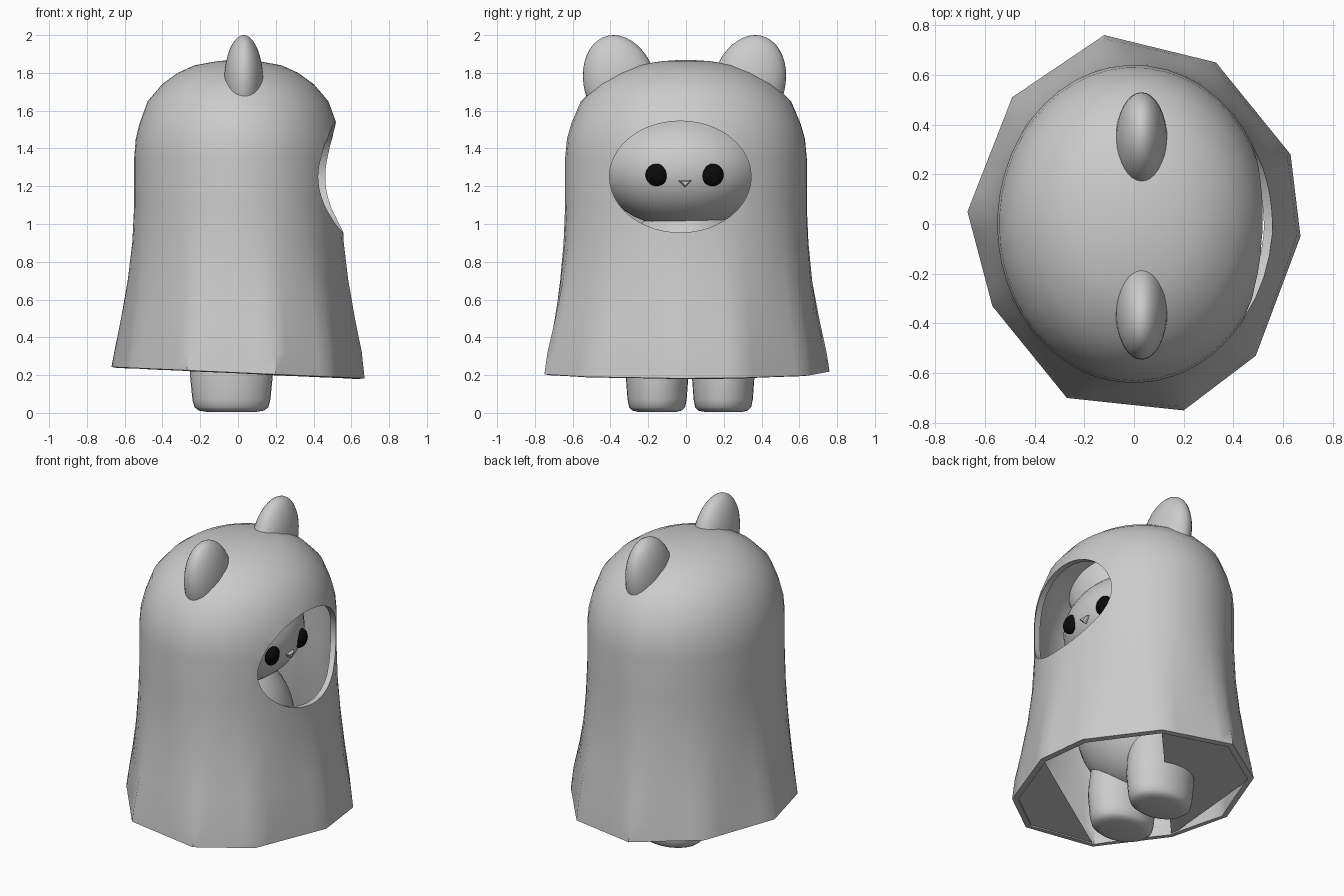
import bpy, bmesh, math
from mathutils import Vector

old = bpy.data.objects.get("Cube")
if old:
    bpy.data.objects.remove(old, do_unlink=True)


def make_material(name, value):
    m = bpy.data.materials.new(name)
    m.use_nodes = True
    colour = (value, value, value, 1)
    m.diffuse_color = colour
    m.node_tree.nodes["Principled BSDF"].inputs["Base Color"].default_value = colour
    return m


GREY = make_material("light grey", 0.6)
BLACK = make_material("black", 0.003)


def finish(bm, name, mat, smooth=40):
    bmesh.ops.recalc_face_normals(bm, faces=bm.faces)
    me = bpy.data.meshes.new(name)
    bm.to_mesh(me)
    bm.free()
    me.materials.append(mat)
    ob = bpy.data.objects.new(name, me)
    bpy.context.collection.objects.link(ob)
    bpy.ops.object.select_all(action='DESELECT')
    ob.select_set(True)
    bpy.context.view_layer.objects.active = ob
    if smooth:
        bpy.ops.object.shade_smooth_by_angle(angle=math.radians(smooth))
    return ob


def loft(rings, bottom=True, top=True):
    """Skin a stack of equal rings of points."""
    bm = bmesh.new()
    loops = [[bm.verts.new(p) for p in ring] for ring in rings]
    n = len(loops[0])
    for a, b in zip(loops, loops[1:]):
        for i in range(n):
            bm.faces.new((a[i], a[(i + 1) % n], b[(i + 1) % n], b[i]))
    if bottom:
        bm.faces.new(loops[0])
    if top:
        bm.faces.new(loops[-1])
    return bm


def oval(cx, cy, z, rx, ry, n=32):
    return [(cx + rx * math.cos(math.tau * i / n), cy + ry * math.sin(math.tau * i / n), z)
            for i in range(n)]


def ellipsoid(name, centre, radii, mat=GREY, lean=0.0):
    bm = bmesh.new()
    bmesh.ops.create_uvsphere(bm, u_segments=32, v_segments=20, radius=1)
    for v in bm.verts:
        y_shift = lean * v.co.z
        v.co = Vector(c + r * k for c, r, k in zip(centre, radii, v.co))
        v.co.y += y_shift
    return finish(bm, name, mat)


# Cloak: an oval dome flaring into an uneven ten-cornered hem
HEM = [Vector(p) for p in ((0.67, -0.05), (0.63, 0.28), (0.33, 0.65), (-0.12, 0.76), (-0.49, 0.51),
                           (-0.67, 0.05), (-0.57, -0.33), (-0.27, -0.70), (0.20, -0.75), (0.49, -0.53))]
STEPS = 5
outline = [a.lerp(b, k / STEPS) for a, b in zip(HEM, HEM[1:] + HEM[:1]) for k in range(STEPS)]


def hem_height(p):
    return 0.213 - 0.045 * p.x


def oval_point(p):
    return p / math.hypot(p.x / 0.55, p.y / 0.64)


rings = [[(p.x, p.y, hem_height(p)) for p in outline]]
for z, flare in ((0.32, 0.88), (0.5, 0.58), (0.7, 0.29), (0.9, 0.09), (1.1, 0), (1.35, 0)):
    rings.append([(*oval_point(p).lerp(p, flare), z) for p in outline])
for z, s in ((1.45, 0.985), (1.53, 0.95), (1.65, 0.87), (1.74, 0.73), (1.8, 0.58),
             (1.84, 0.42), (1.862, 0.2), (1.868, 0.06)):
    rings.append([(*(oval_point(p) * s), z) for p in outline])
cloak = finish(loft(rings, bottom=False), "cloak", GREY, smooth=0)
solid = cloak.modifiers.new("thickness", 'SOLIDIFY')
solid.thickness = 0.035
solid.offset = -1

# Oval face opening cut through the front wall
sides = 48
cut_rings = [[(x, -0.03 + 0.375 * math.cos(math.tau * i / sides),
               1.25 + 0.295 * math.sin(math.tau * i / sides)) for i in range(sides)]
             for x in (0.15, 0.9)]
cutter = finish(loft(cut_rings), "opening_cutter", GREY, smooth=0)
cutter.hide_render = True
cut = cloak.modifiers.new("opening", 'BOOLEAN')
cut.object = cutter
cut.solver = 'EXACT'
bpy.ops.object.select_all(action='DESELECT')
cloak.select_set(True)
bpy.context.view_layer.objects.active = cloak
for m in [m.name for m in cloak.modifiers]:
    bpy.ops.object.modifier_apply(modifier=m)
bpy.data.objects.remove(cutter, do_unlink=True)
bpy.ops.object.shade_smooth_by_angle(angle=math.radians(40))

# Flat panels closing part of the underside of the hem
bm = bmesh.new()
for corners in ((2, 3, 4, 6), (0, 7, 8, 9)):
    bm.faces.new([bm.verts.new((HEM[i].x * 0.98, HEM[i].y * 0.98, hem_height(HEM[i]) + 0.004))
                  for i in corners])
finish(bm, "hem_underside", GREY, smooth=0)

# Hidden figure: head, body, face
head_c, head_r = (0.0, -0.015, 1.29), (0.38, 0.44, 0.31)
ellipsoid("head", head_c, head_r)
ellipsoid("body", (-0.02, 0, 0.66), (0.34, 0.38, 0.44))


def head_front(y, z):
    k = 1 - ((y - head_c[1]) / head_r[1]) ** 2 - ((z - head_c[2]) / head_r[2]) ** 2
    return head_c[0] + head_r[0] * math.sqrt(k)


for side, y in (("right", -0.155), ("left", 0.14)):
    ellipsoid(side + "_eye", (head_front(y, 1.26) - 0.005, y, 1.26), (0.035, 0.059, 0.059), BLACK)

nose_x = head_front(0, 1.21)
nose = [[(nose_x + x, -0.005 + y * s, 1.217 + z * s) for y, z in ((-0.036, 0.014), (0.036, 0.014), (0, -0.022))]
        for x, s in ((-0.03, 1), (0.012, 1), (0.022, 0.6))]
finish(loft(nose), "nose", GREY, smooth=0)

# Ears and feet, one on each side
for side, sign in (("right", -1), ("left", 1)):
    ellipsoid(side + "_ear", (0.03, -0.008 + sign * 0.34, 1.74), (0.105, 0.195, 0.26),
              lean=sign * 0.035)
    foot = [oval(-0.035, 0.022 + sign * 0.175, z, 0.215 * s, 0.163 * s)
            for z, s in ((0.005, 0.6), (0.012, 0.8), (0.03, 0.91), (0.07, 0.96), (0.2, 1.02), (0.28, 1), (0.5, 0.85))]
    finish(loft(foot), side + "_foot", GREY, smooth=50)
